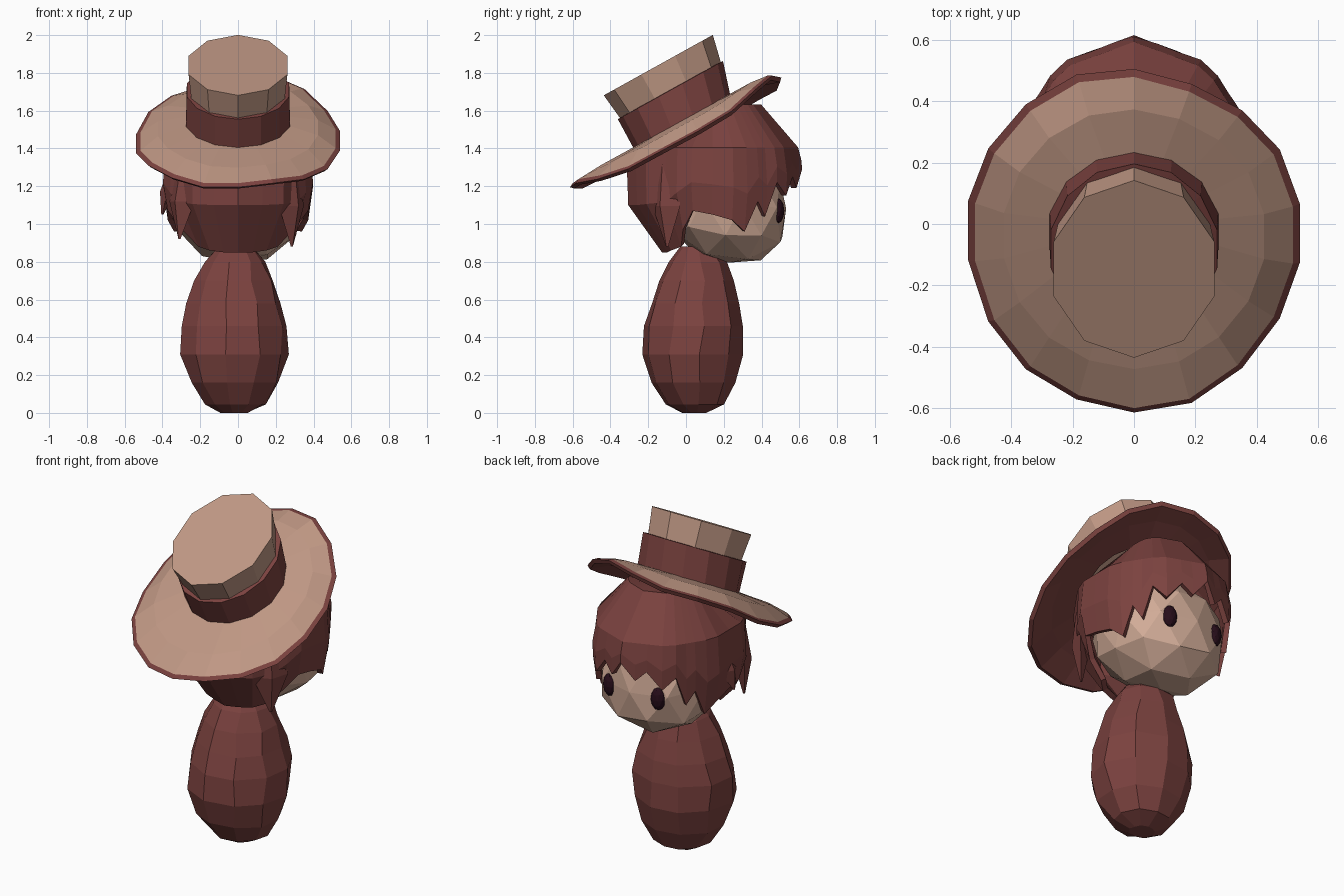
import bpy, bmesh, math, random
from mathutils import Matrix, Vector

if "Cube" in bpy.data.objects:
    bpy.data.objects.remove(bpy.data.objects["Cube"])

random.seed(4)


def material(name, rgb):
    m = bpy.data.materials.new(name)
    m.diffuse_color = (*rgb, 1)
    m.use_nodes = True
    m.node_tree.nodes["Principled BSDF"].inputs["Base Color"].default_value = m.diffuse_color
    return m


RED = material("dark_red", (0.20, 0.055, 0.05))
TAN = material("tan", (0.52, 0.31, 0.23))
SKIN = material("skin", (0.64, 0.41, 0.31))
BLACK = material("eye_dark", (0.02, 0.004, 0.01))


def finish(name, bm, mat, matrix=Matrix()):
    bmesh.ops.recalc_face_normals(bm, faces=bm.faces)
    me = bpy.data.meshes.new(name)
    bm.to_mesh(me)
    bm.free()
    me.materials.append(mat)
    ob = bpy.data.objects.new(name, me)
    ob.matrix_world = matrix
    bpy.context.collection.objects.link(ob)
    return ob


def loft(name, rings, mat, matrix=Matrix(), cap_start=False, cap_end=False):
    """Bridge closed rings of equal point count."""
    bm = bmesh.new()
    rows = [[bm.verts.new(p) for p in r] for r in rings]
    n = len(rows[0])
    for a, b in zip(rows, rows[1:]):
        for i in range(n):
            j = (i + 1) % n
            bm.faces.new((a[i], a[j], b[j], b[i]))
    if cap_start:
        bm.faces.new(rows[0])
    if cap_end:
        bm.faces.new(rows[-1])
    return finish(name, bm, mat, matrix)


def ellipse(n, rx, ry, z, cx=0, cy=0, turn=0.0, droop=None):
    pts = []
    for i in range(n):
        a = 2 * math.pi * i / n + turn
        dz = droop(a) if droop else 0
        pts.append((cx + rx * math.sin(a), cy + ry * math.cos(a), z + dz))
    return pts


def ball(name, mat, centre, radii, subdiv, shape=None, rot=Matrix.Identity(3)):
    bm = bmesh.new()
    bmesh.ops.create_icosphere(bm, subdivisions=subdiv, radius=1)
    for v in bm.verts:
        p = Vector([c * r for c, r in zip(shape(v.co) if shape else v.co, radii)])
        v.co = Vector(centre) + rot @ p
    return finish(name, bm, mat)


# Body: faceted egg, slightly jittered
profile = [(0.0, 0.07, 0.05), (0.045, 0.16, 0.05), (0.16, 0.24, 0.04), (0.31, 0.283, 0.035),
           (0.46, 0.28, 0.045), (0.58, 0.252, 0.055), (0.7, 0.21, 0.06), (0.8, 0.165, 0.06), (0.88, 0.09, 0.06)]
body = [ellipse(10, r, r * 0.94, z, -0.018, cy, 0.15) for z, r, cy in profile]
body = [[(x + random.uniform(-.01, .01), y + random.uniform(-.01, .01), z) for x, y, z in r] for r in body]
loft("body", body, RED, cap_start=True, cap_end=True)


# Face: slightly squared ball with the chin pushed forward
def face_shape(p):
    q = p / sum(abs(c) ** 2.4 for c in p) ** (1 / 2.4)
    return Vector((q.x, q.y - 0.08 * min(q.z, 0), q.z - 0.12 * q.y))


ball("face", SKIN, (0, 0.195, 1.12), (0.345, 0.335, 0.325), 2, face_shape)

# Eyes
for s, side in ((1, "right"), (-1, "left")):
    ball(side + "_eye", BLACK, (s * 0.16, 0.487, 1.07), (0.042, 0.032, 0.067), 2,
         rot=Matrix.Rotation(-s * 0.42, 3, 'Z'))

# Hair: ten-sided shell with a jagged hem, (degrees from face centre, hem height)
hem = [(0, 1.29), (11, 1.19), (20, 1.25), (32, 1.15), (42, 1.22), (50, 1.04), (57, 1.12), (66, 0.96),
       (76, 1.02), (90, 1.05), (104, 1.07), (115, 0.97), (125, 0.88), (142, 0.86), (160, 0.85), (180, 0.85)]
hem = hem + [(360 - a, z) for a, z in reversed(hem[1:-1])]
HC = Vector((0, 0.14, 1.28))


def hair_point(deg, z):
    a = math.radians(deg)
    c = math.cos(a)
    flat = math.cos(math.radians(18)) / math.cos(math.radians(deg % 36 - 18))
    low = 0.52 + 0.3 * max(0, c + 0.4)
    h = (z - HC.z) / (0.42 if z > HC.z else low)
    r = math.sqrt(max(0, 1 - h * h)) * flat
    x, y = 0.42 * r * math.sin(a), HC.y + 0.475 * r * c
    return (x, y, min(z, 1.475 + 0.55 * y))


rings = [[hair_point(a, HC.z + 0.42 * h) for a, _ in hem] for h in (0.97, 0.84, 0.3)]
rings += [[hair_point(a, 1.406 + (z - 1.406) * t) for a, z in hem] for t in (0.55, 1.0)]
hair = loft("hair", rings, RED, cap_start=True)
thick = hair.modifiers.new("thickness", 'SOLIDIFY')
thick.thickness = 0.03


# Loose locks at the sides and back of the head, buried at the root
def lock(name, root, tip, width, depth):
    root, tip = Vector(root), Vector(tip)
    mid = root.lerp(tip, 0.55)
    out = Vector((root.x, root.y - HC.y, 0)).normalized()
    side = out.cross(Vector((0, 0, 1)))

    def diamond(c, w, d):
        return [c + side * w, c + out * d, c - side * w, c - out * d]
    loft(name, [diamond(root, width * 0.6, depth * 0.4), diamond(mid, width * 0.9, depth),
                diamond(tip, 0.008, 0.006)], RED, cap_start=True, cap_end=True)


lock("right_back_lock", (0.28, -0.11, 1.36), (0.285, -0.10, 0.88), 0.11, 0.05)
lock("left_back_lock", (-0.28, -0.11, 1.36), (-0.31, -0.10, 0.92), 0.11, 0.05)
lock("left_side_lock", (-0.34, 0.15, 1.32), (-0.40, 0.12, 1.05), 0.08, 0.04)

# Hat: built flat, then tilted back
TILT = Matrix.Translation((0, 0, 1.56)) @ Matrix.Rotation(math.radians(29), 4, 'X')


def droop(a):
    # sides hang lowest, the right rear corner is lifted
    return (-0.055 * math.sin(a) ** 2 - 0.025 * (1 + math.cos(a)) + 0.012 * math.sin(5 * a)
            + 0.05 * max(0, math.cos(a - 0.6)) ** 6)


N = 18
inner = ellipse(N, 0.27, 0.28, 0.0, cy=-0.03)
mid = ellipse(N, 0.43, 0.48, 0.0, cy=-0.06, droop=lambda a: droop(a) * 0.35)
edge = ellipse(N, 0.525, 0.607, -0.01, cy=-0.084, droop=droop)
lip = ellipse(N, 0.548, 0.63, -0.022, cy=-0.084, droop=droop)
under = ellipse(N, 0.53, 0.612, -0.04, cy=-0.084, droop=droop)
under_mid = ellipse(N, 0.43, 0.48, -0.03, cy=-0.06, droop=lambda a: droop(a) * 0.35)
under_in = ellipse(N, 0.27, 0.28, -0.03, cy=-0.03)
loft("hat_brim", [inner, mid, edge], TAN, TILT)
loft("hat_brim_lining", [edge, lip, under, under_mid, under_in], RED, TILT)
loft("hat_band", [ellipse(14, 0.282, 0.29, -0.02, cy=-0.03), ellipse(14, 0.278, 0.318, 0.17),
                  ellipse(14, 0.25, 0.29, 0.172)], RED, TILT)
loft("hat_crown", [ellipse(10, 0.255, 0.27, 0.0, cy=-0.02), ellipse(10, 0.26, 0.305, 0.17),
                   ellipse(10, 0.275, 0.33, 0.317, cy=0.008)], TAN, TILT, cap_end=True)
